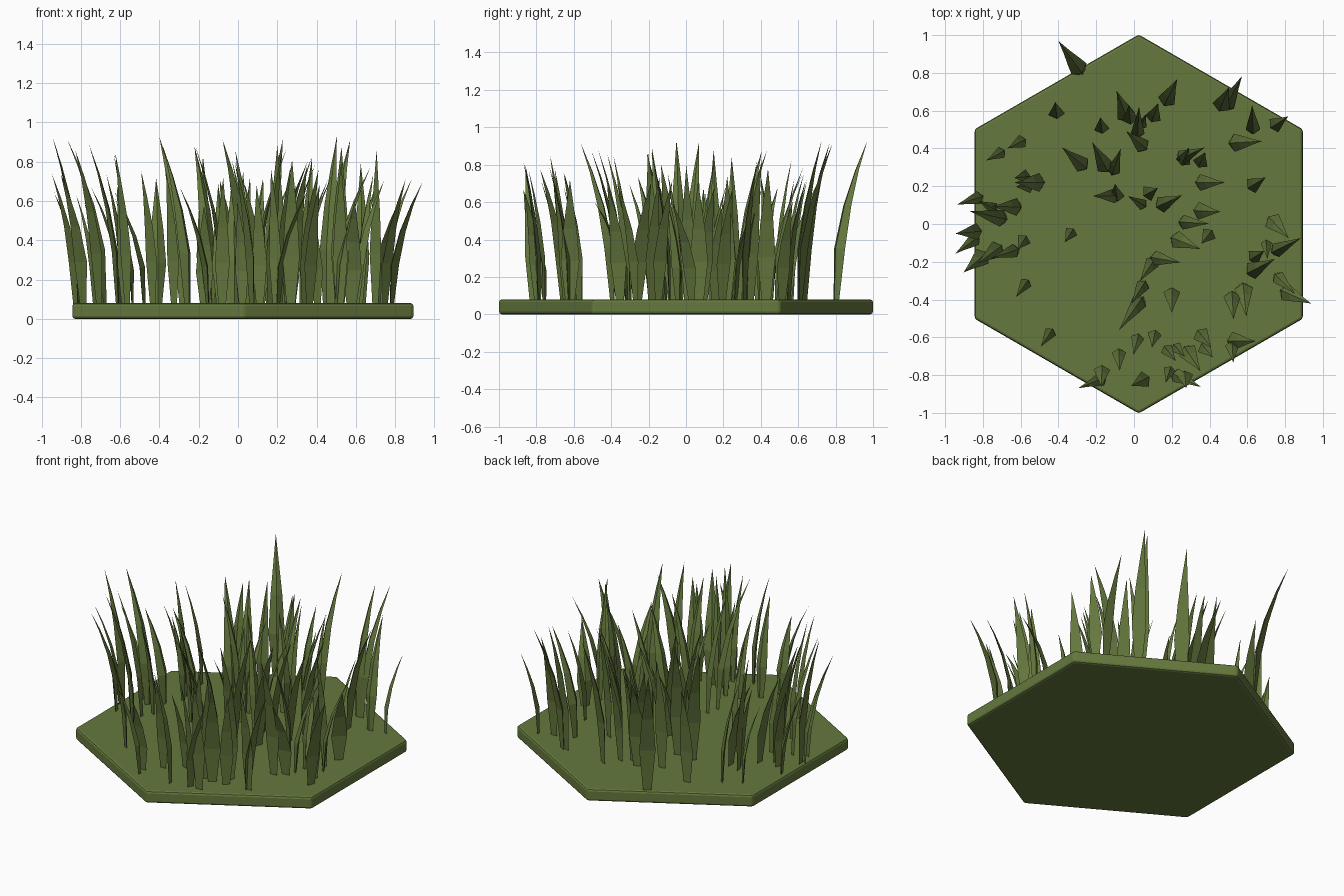
import bpy
import bmesh
import math
import random
from mathutils import Vector

cube = bpy.data.objects.get("Cube")
if cube:
    bpy.data.objects.remove(cube, do_unlink=True)

rng = random.Random(4)
CENTRE_X = 0.025
TILE_RADIUS = 1.003
TILE_TOP = 0.08


def make_material(name, colour):
    material = bpy.data.materials.new(name)
    material.use_nodes = True
    material.diffuse_color = colour
    material.node_tree.nodes["Principled BSDF"].inputs["Base Color"].default_value = colour
    return material


def make_object(name, bm, material):
    bmesh.ops.recalc_face_normals(bm, faces=bm.faces)
    mesh = bpy.data.meshes.new(name)
    bm.to_mesh(mesh)
    bm.free()
    mesh.materials.append(material)
    obj = bpy.data.objects.new(name, mesh)
    bpy.context.collection.objects.link(obj)
    return obj


def add_blade(bm, root, direction, height, width, lean):
    """One curved, folded blade: three-sided rings that end in a point."""
    side = Vector((-direction.y, direction.x, 0))
    previous = None
    # Each pair is the height fraction and the width fraction there
    for t, w in ((0, 0.5), (0.33, 1), (0.6, 0.72), (0.82, 0.33)):
        middle = root + direction * lean * (t ** 2 - 0.1) + Vector((0, 0, height * t))
        half = side * width * w / 2
        rib = direction * width * w * 0.28
        ring = [bm.verts.new(middle + offset) for offset in (half, -rib, -half)]
        if previous:
            for i in range(3):
                j = (i + 1) % 3
                bm.faces.new((previous[i], previous[j], ring[j], ring[i]))
        else:
            bm.faces.new(ring)
        previous = ring
    tip = bm.verts.new(root + direction * lean * 0.9 + Vector((0, 0, height)))
    for i in range(3):
        bm.faces.new((previous[i], previous[(i + 1) % 3], tip))


def make_clump(name, headings, heights, widths, leans):
    """Blades grouped by the compass heading they bend towards."""
    bm = bmesh.new()
    for heading, roots in headings.items():
        for x, y in roots:
            root = Vector((x / 100, y / 100, TILE_TOP - 0.01))
            angle = math.radians(heading + rng.uniform(-4, 4))
            direction = Vector((math.cos(angle), math.sin(angle), 0))
            add_blade(bm, root, direction, rng.uniform(*heights),
                      rng.uniform(*widths), rng.uniform(*leans))
    return make_object(name, bm, green)


green = make_material("grass green", (0.13, 0.19, 0.048, 1))

# Six-sided ground tile with softened edges
bm = bmesh.new()
corners = []
for i in range(6):
    angle = math.radians(90 + 60 * i)
    corners.append(bm.verts.new((CENTRE_X + TILE_RADIUS * math.cos(angle),
                                 TILE_RADIUS * math.sin(angle), 0)))
base_face = bm.faces.new(corners)
extruded = bmesh.ops.extrude_face_region(bm, geom=[base_face], use_keep_orig=True)
top_verts = [v for v in extruded["geom"] if isinstance(v, bmesh.types.BMVert)]
bmesh.ops.translate(bm, verts=top_verts, vec=(0, 0, TILE_TOP))
tile = make_object("ground_tile", bm, green)
bevel = tile.modifiers.new("soft edges", "BEVEL")
bevel.width = 0.014
bevel.segments = 2

# Blade roots in hundredths of a unit, keyed by heading in degrees
tallest = {
    64: [(49, 63)],
    130: [(-29, 82)],
    165: [(-70, 3)],
    237: [(3, -41)],
}
make_clump("tallest_blades", tallest, (0.84, 0.88), (0.08, 0.1), (0.19, 0.21))

tall_upright = {
    65: [(46, 62), (17, 65)],
    270: [(52, -38), (20, -36)],
    182: [(-83, -4)],
}
make_clump("tall_upright_blades", tall_upright, (0.8, 0.87), (0.08, 0.1), (0.12, 0.15))

bending = {
    0: [(53, 43), (35, 22), (34, 7), (26, 1), (52, -62)],
    25: [(14, 10), (25, 35)],
    68: [(-11, 28)],
    90: [(63, 50), (2, 48)],
    115: [(-15, 30), (-4, 57)],
    140: [(-27, 31), (5, 41)],
    182: [(-10, 15), (-62, 9), (-50, 22)],
    200: [(-82, 14), (-17, -82), (-63, -14)],
    218: [(-80, -17), (-84, -8), (-72, -13)],
    240: [(10, -20), (5, -32)],
    300: [(28, -67)],
    335: [(22, -8), (22, -80)],
    347: [(11, -18)],
}
make_clump("bending_blades", bending, (0.56, 0.82), (0.07, 0.1), (0.13, 0.17))

# Shorter blades along the left edge of the tile
left_edge = {
    25: [(62, -25), (75, -14)],
    272: [(58, -34)],
    312: [(73, 2), (76, -28)],
    335: [(80, -36)],
}
make_clump("left_edge_blades", left_edge, (0.52, 0.7), (0.07, 0.1), (0.14, 0.17))

upright = {
    30: [(7, 16), (74, 52), (63, -18), (62, 20)],
    70: [(4, 52), (10, 56), (26, 33), (35, 32)],
    98: [(-9, 14), (-41, 58), (-2, 55), (-17, 50)],
    150: [(-74, 8), (5, 10)],
    185: [(-55, 20), (-57, 25)],
    208: [(-59, 44), (-70, 38), (6, -82)],
    235: [(-44, -57), (-57, -31), (-33, -4), (-58, -8), (40, -5)],
    255: [(11, -58), (2, -60), (19, -77)],
    272: [(-17, -77), (27, -80), (-8, -68), (70, -10), (52, -64)],
    310: [(17, -66), (22, -65), (35, -58), (37, -65)],
}
make_clump("upright_blades", upright, (0.5, 0.8), (0.055, 0.09), (0.07, 0.11))
